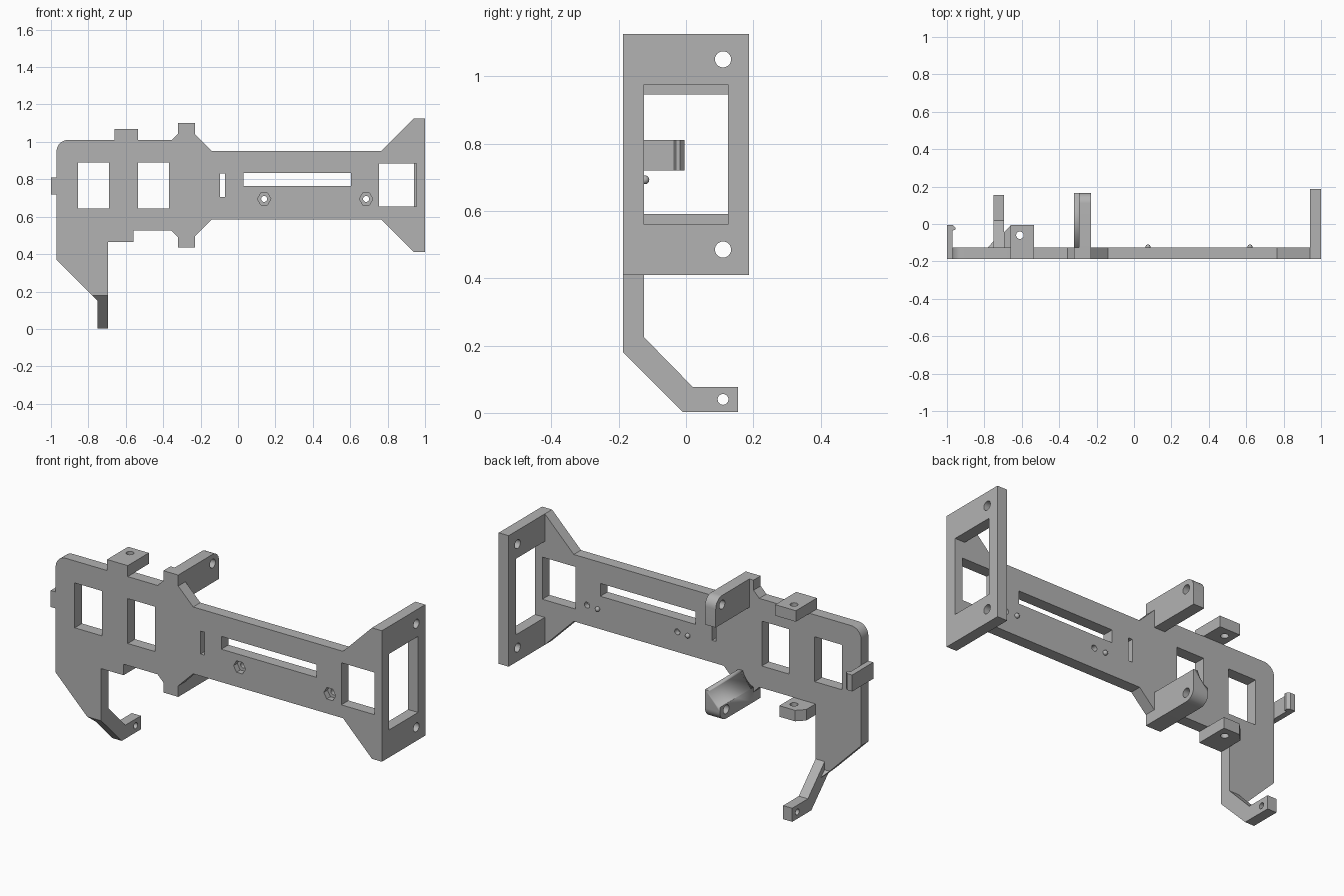
import bpy, bmesh
from math import cos, sin, pi, radians
from mathutils import Vector

cube = bpy.data.objects.get("Cube")
if cube:
    bpy.data.objects.remove(cube, do_unlink=True)

grey = bpy.data.materials.new("plain grey")
grey.use_nodes = True
grey.diffuse_color = (0.45, 0.45, 0.45, 1)
grey.node_tree.nodes["Principled BSDF"].inputs["Base Color"].default_value = grey.diffuse_color

FRONT, POCKET, BACK = -0.187, -0.155, -0.125


def arc(a, b, r, start, end, n=8):
    angles = [radians(start + (end - start) * i / n) for i in range(n + 1)]
    return [(a + r * cos(t), b + r * sin(t)) for t in angles]


def circle(a, b, r, n=24):
    return arc(a, b, r, 0, 360, n)[:-1]


def rect(a0, a1, b0, b1):
    return [(a0, b0), (a1, b0), (a1, b1), (a0, b1)]


def finish(name, bm):
    """Turn a bmesh into a shaded, coloured object."""
    bmesh.ops.remove_doubles(bm, verts=bm.verts, dist=1e-5)
    bmesh.ops.recalc_face_normals(bm, faces=bm.faces)
    me = bpy.data.meshes.new(name)
    bm.to_mesh(me)
    bm.free()
    me.materials.clear()
    me.materials.append(grey)
    me.shade_smooth()
    me.set_sharp_from_angle(angle=radians(30))
    ob = bpy.data.objects.new(name, me)
    bpy.context.collection.objects.link(ob)
    return ob


def prism(name, axis, lo, hi, outline, *holes):
    """Extrude a filled outline with holes along an axis from lo to hi."""
    cu = bpy.data.curves.new(name + " profile", 'CURVE')
    cu.dimensions = '2D'
    cu.fill_mode = 'BOTH'
    cu.extrude = (hi - lo) / 2
    for loop in (outline,) + holes:
        sp = cu.splines.new('POLY')
        sp.points.add(len(loop) - 1)
        for p, (a, b) in zip(sp.points, loop):
            p.co = (a, b, 0, 1)
        sp.use_cyclic_u = True
    tmp = bpy.data.objects.new(name + " profile", cu)
    bpy.context.collection.objects.link(tmp)
    deps = bpy.context.evaluated_depsgraph_get()
    deps.update()
    me = bpy.data.meshes.new_from_object(tmp.evaluated_get(deps))
    bm = bmesh.new()
    bm.from_mesh(me)
    bpy.data.objects.remove(tmp, do_unlink=True)
    bpy.data.meshes.remove(me)
    mid = (lo + hi) / 2
    for v in bm.verts:
        a, b, c = v.co
        c += mid
        v.co = {'x': (c, a, b), 'y': (a, c, b), 'z': (a, b, c)}[axis]
    return finish(name, bm)


# Main plate: a front layer with nut pockets and a back layer with screw holes
outline = [
    (-0.97, 0.37), (-0.78, 0.18), (-0.695, 0.18), (-0.695, 0.465),
    (-0.56, 0.465), (-0.56, 0.525), (-0.355, 0.525), (-0.32, 0.49),
    (-0.32, 0.435), (-0.23, 0.435), (-0.23, 0.495), (-0.14, 0.585),
    (0.765, 0.585), (0.94, 0.41), (0.94, 1.125), (0.765, 0.95),
    (-0.14, 0.95), (-0.23, 1.04), (-0.23, 1.1), (-0.32, 1.1),
    (-0.32, 1.045), (-0.355, 1.01), (-0.535, 1.01), (-0.535, 1.07),
    (-0.66, 1.07), (-0.66, 1.01)] + arc(-0.91, 0.95, 0.06, 90, 180)
# The end window is open toward the end frame, so it notches the outline
outline[14:14] = [(0.94, 0.655), (0.755, 0.655), (0.755, 0.885), (0.94, 0.885)]
windows = [rect(-0.855, -0.69, 0.645, 0.89), rect(-0.535, -0.37, 0.645, 0.89),
           rect(-0.095, -0.07, 0.705, 0.83), rect(0.03, 0.605, 0.765, 0.835)]
screws = [(0.14, 0.695), (0.685, 0.695)]
prism("plate_front", 'y', FRONT, POCKET, outline, *windows,
      *[circle(x, z, 0.036, 6) for x, z in screws])
prism("plate_back", 'y', POCKET, BACK, outline, *windows,
      *[circle(x, z, 0.016) for x, z in screws])

# End frame: outer layer closed, inner layer notched behind the end window
frame_holes = [circle(0.11, 1.05, 0.024), circle(0.11, 0.485, 0.024)]
prism("end_frame_outer", 'x', 0.955, 1.0, rect(FRONT, 0.187, 0.41, 1.125),
      rect(BACK, 0.125, 0.56, 0.975), *frame_holes)
notched = [(FRONT, 0.41), (0.187, 0.41), (0.187, 1.125), (FRONT, 1.125),
           (FRONT, 0.885), (BACK, 0.885), (BACK, 0.975), (0.125, 0.975),
           (0.125, 0.56), (BACK, 0.56), (BACK, 0.655), (FRONT, 0.655)]
prism("end_frame_inner", 'x', 0.94, 0.955, notched, *frame_holes)

# Bracket arms with rounded ends
arm = [(BACK, 0.945), (0.165, 0.945)] + arc(0.11, 1.045, 0.055, 0, 90) + [(BACK, 1.1)]
prism("upper_arm", 'x', -0.295, -0.23, arm, frame_holes[0])
lower = prism("lower_arm", 'x', -0.32, -0.23,
              [(y, 1.535 - z) for y, z in arm], frame_holes[1])

# Trough hollowed along the lower arm
cutter = prism("trough_cutter", 'y', -0.14, 0.3, circle(-0.36, 0.615, 0.107, 48))
cutter.hide_render = True
mod = lower.modifiers.new("trough", 'BOOLEAN')
mod.operation = 'DIFFERENCE'
mod.solver = 'EXACT'
mod.object = cutter
bpy.context.view_layer.objects.active = lower
bpy.ops.object.modifier_apply(modifier=mod.name)
bpy.data.objects.remove(cutter, do_unlink=True)

# Mounting tabs
tab_hole = circle(-0.61, -0.06, 0.02)
prism("upper_tab", 'z', 1.01, 1.07, rect(-0.66, -0.535, BACK, -0.005), tab_hole)
prism("lower_tab", 'z', 0.465, 0.525,
      [(-0.695, BACK), (-0.56, BACK), (-0.56, -0.005), (-0.655, -0.005),
       (-0.695, -0.045)], tab_hole)

# Side clip with a small hooked lip
prism("side_clip", 'z', 0.72, 0.81,
      [(-1, FRONT), (-0.97, FRONT), (-0.97, -0.035), (-0.955, -0.03),
       (-0.955, -0.018), (-0.97, -0.005), (-1, -0.005)])

# Bent leg and the wedge joining it to the plate
prism("leg", 'x', -0.75, -0.695,
      [(FRONT, 0.18), (-0.01, 0.003), (0.155, 0.003), (0.155, 0.077),
       (0.02, 0.077), (BACK, 0.225), (BACK, 0.18)], circle(0.11, 0.04, 0.016))
bm = bmesh.new()
for co in [(-0.78, FRONT, 0.18), (-0.78, BACK, 0.18), (-0.75, FRONT, 0.18),
           (-0.75, BACK, 0.18), (-0.75, -0.157, 0.15), (-0.75, -0.09, 0.15)]:
    bm.verts.new(Vector(co))
bmesh.ops.convex_hull(bm, input=bm.verts)
finish("leg_wedge", bm)

# Locating pins beside the screw holes
for side, x in (("inner", 0.075), ("outer", 0.62)):
    bm = bmesh.new()
    bmesh.ops.create_uvsphere(bm, u_segments=16, v_segments=10, radius=0.013)
    bmesh.ops.translate(bm, verts=bm.verts, vec=(x, BACK + 0.003, 0.692))
    finish(side + "_pin", bm)
